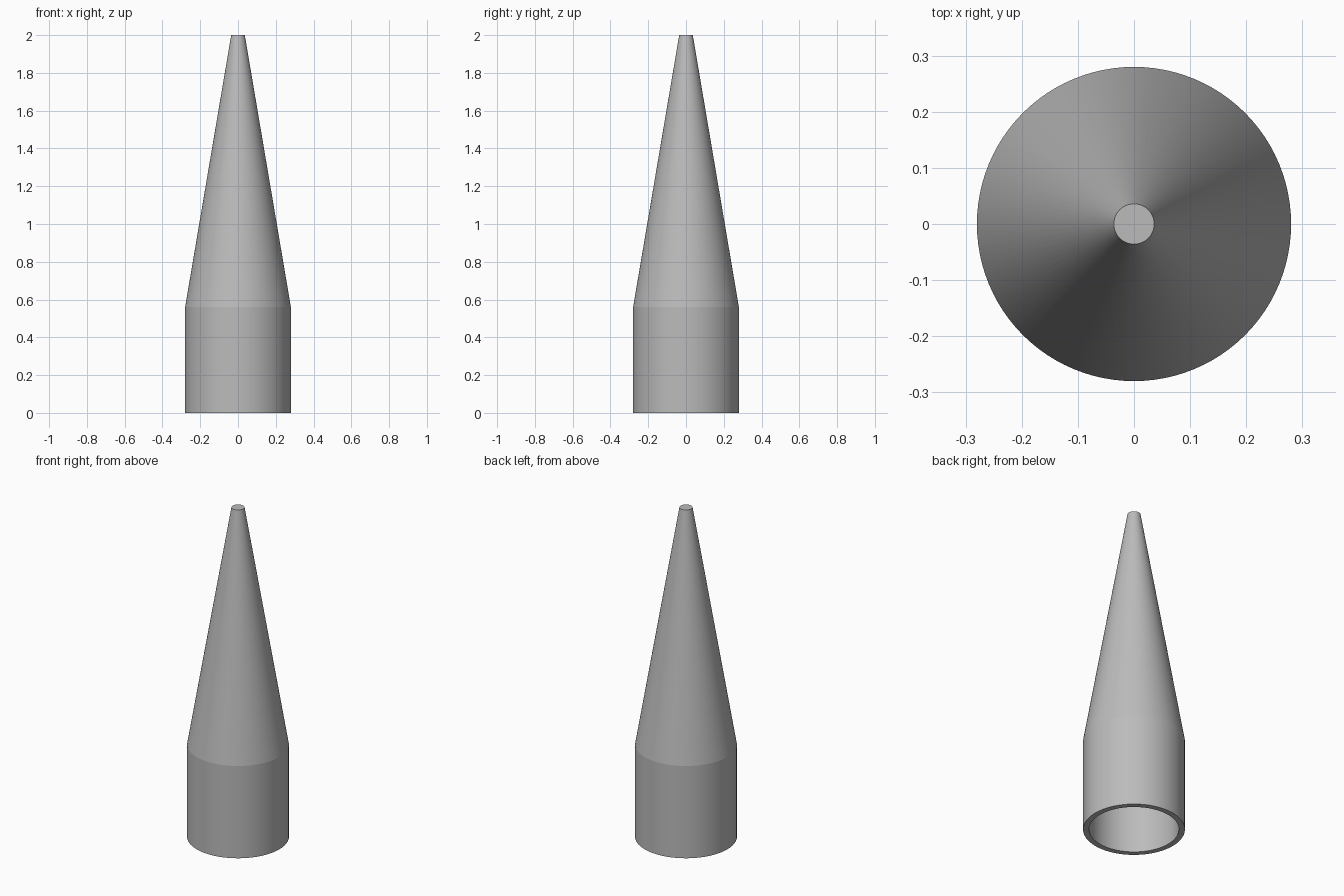
import bpy
import bmesh
import math

cube = bpy.data.objects.get("Cube")
if cube:
    bpy.data.objects.remove(cube, do_unlink=True)

SEGMENTS = 96
RADIUS, TIP_RADIUS = 0.28, 0.036
SHOULDER, HEIGHT, WALL = 0.56, 2.0, 0.033

# Single grey material
grey = bpy.data.materials.new("plain grey")
grey.use_nodes = True
colour = (0.5, 0.5, 0.5, 1)
grey.diffuse_color = colour
grey.node_tree.nodes["Principled BSDF"].inputs["Base Color"].default_value = colour

# Half section: closed tip, tapered outside, straight sleeve, open hollow inside
profile = [
    (0, HEIGHT),
    (TIP_RADIUS, HEIGHT),
    (RADIUS, SHOULDER),
    (RADIUS, 0),
    (RADIUS - WALL, 0),
    (RADIUS - WALL, SHOULDER),
    (TIP_RADIUS - WALL, HEIGHT - WALL),
    (0, HEIGHT - WALL),
]

# Spin the section into the hollow cone
bm = bmesh.new()
points = [bm.verts.new((r, 0, z)) for r, z in profile]
edges = [bm.edges.new(pair) for pair in zip(points, points[1:])]
bmesh.ops.spin(bm, geom=points + edges, cent=(0, 0, 0), axis=(0, 0, 1),
               angle=math.tau, steps=SEGMENTS, use_merge=True)
bmesh.ops.remove_doubles(bm, verts=bm.verts, dist=0.00001)
bmesh.ops.recalc_face_normals(bm, faces=bm.faces)

mesh = bpy.data.meshes.new("hollow_nose_cone")
bm.to_mesh(mesh)
bm.free()
mesh.materials.append(grey)

cone = bpy.data.objects.new("hollow_nose_cone", mesh)
bpy.context.collection.objects.link(cone)

# Smooth sides with crisp rims and shoulder
bpy.ops.object.select_all(action="DESELECT")
cone.select_set(True)
bpy.context.view_layer.objects.active = cone
bpy.ops.object.shade_smooth_by_angle(angle=math.radians(8))
